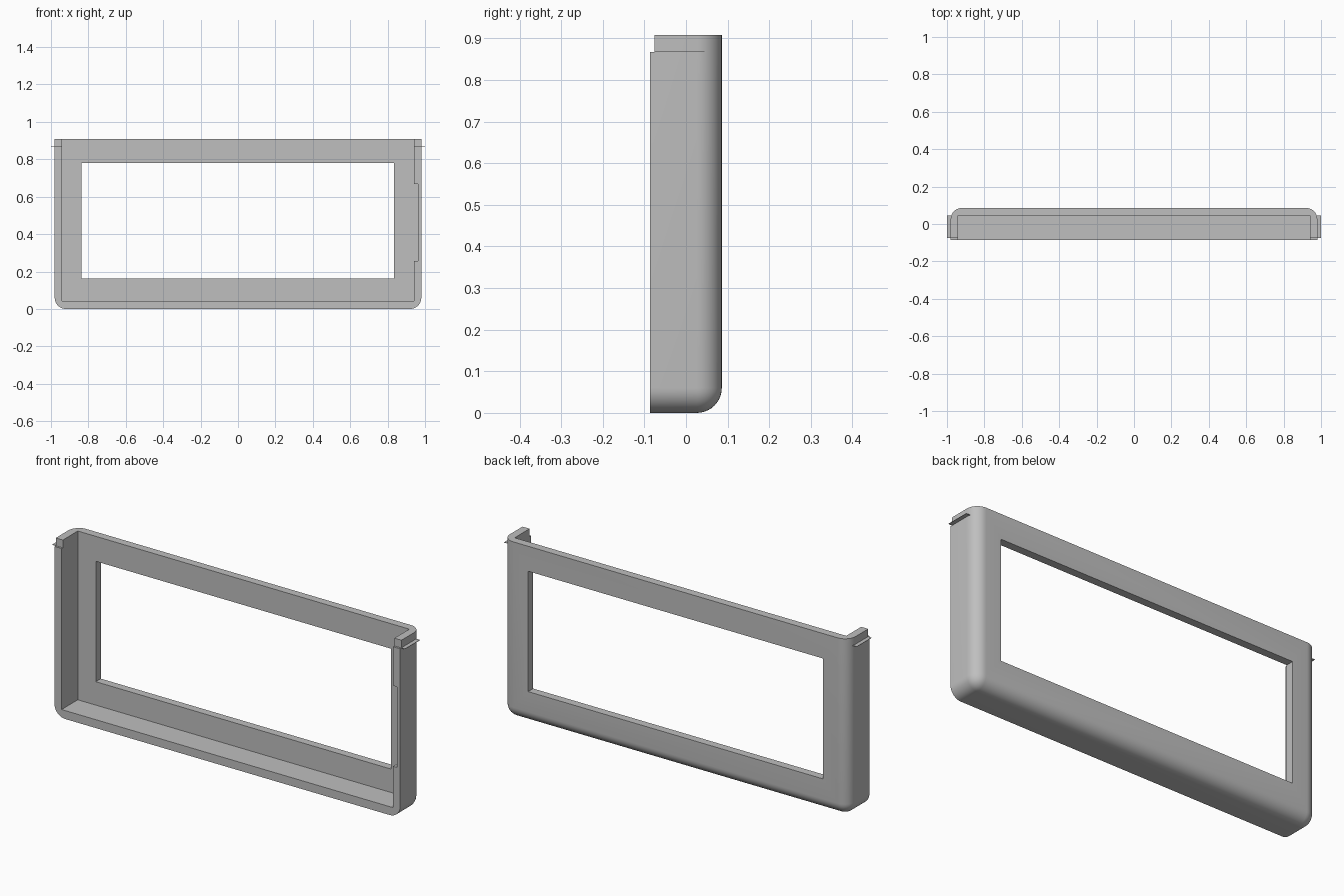
import bpy, bmesh, math

cube = bpy.data.objects.get("Cube")
if cube:
    bpy.data.objects.remove(cube, do_unlink=True)

HALF_W, HALF_D, TOP = 0.98, 0.086, 0.908
INNER_W, PLATE_Y, FLOOR = 0.94, 0.045, 0.043
STEP_Z = 0.868

grey = bpy.data.materials.new("plain grey")
grey.use_nodes = True
grey.diffuse_color = (0.52, 0.52, 0.52, 1)
grey.node_tree.nodes["Principled BSDF"].inputs["Base Color"].default_value = grey.diffuse_color


def box(name, xs, ys, zs, pick_edge=None, radius=0.06):
    """Axis-aligned box between limits, with chosen edges rounded."""
    bm = bmesh.new()
    bmesh.ops.create_cube(bm, size=1)
    for v in bm.verts:
        v.co = [lim[0] if c < 0 else lim[1] for c, lim in zip(v.co, (xs, ys, zs))]
    if pick_edge:
        edges = [e for e in bm.edges if pick_edge(e)]
        bmesh.ops.bevel(bm, geom=edges, offset=radius, segments=10,
                        profile=0.5, affect='EDGES')
    mesh = bpy.data.meshes.new(name)
    bm.to_mesh(mesh)
    bm.free()
    mesh.materials.append(grey)
    ob = bpy.data.objects.new(name, mesh)
    bpy.context.collection.objects.link(ob)
    return ob


def rounded(e):
    """Edges between any two of: the back, the bottom and the sides."""
    a, b = (v.co for v in e.verts)
    mid = (a + b) / 2
    back = mid.y > HALF_D - 0.001
    bottom = mid.z < 0.001
    side = abs(mid.x) > HALF_W - 0.001
    return back + bottom + side >= 2


# Rounded tray body, open at the front and the top
frame = box("bezel_frame", (-HALF_W, HALF_W), (-HALF_D, HALF_D), (0, TOP), rounded)

cutters = [
    box("cavity_cutter", (-INNER_W, INNER_W), (-0.2, PLATE_Y), (FLOOR, 1.1)),
    box("window_cutter", (-0.838, 0.835), (-0.2, 0.2), (0.163, 0.78)),
    box("side_recess_cutter", (0.9, 0.962), (-0.2, PLATE_Y), (0.255, 0.668)),
    box("top_step_cutter", (-1.2, 1.2), (-0.2, -0.076), (STEP_Z, 1.1)),
]
bpy.context.view_layer.objects.active = frame
for cutter in cutters:
    cutter.hide_render = True
    mod = frame.modifiers.new(cutter.name, 'BOOLEAN')
    mod.operation = 'DIFFERENCE'
    mod.solver = 'EXACT'
    mod.object = cutter
    bpy.ops.object.modifier_apply(modifier=mod.name)
    bpy.data.objects.remove(cutter, do_unlink=True)

bpy.ops.object.select_all(action='DESELECT')
frame.select_set(True)
bpy.ops.object.shade_smooth_by_angle(angle=math.radians(30))

# Thin horizontal lips on the outside of both side walls
for side, name in ((1, "left_lip"), (-1, "right_lip")):
    xs = sorted((side * (HALF_W - 0.01), side * 1.0))
    box(name, xs, (-0.076, PLATE_Y), (STEP_Z - 0.001, STEP_Z + 0.001))
